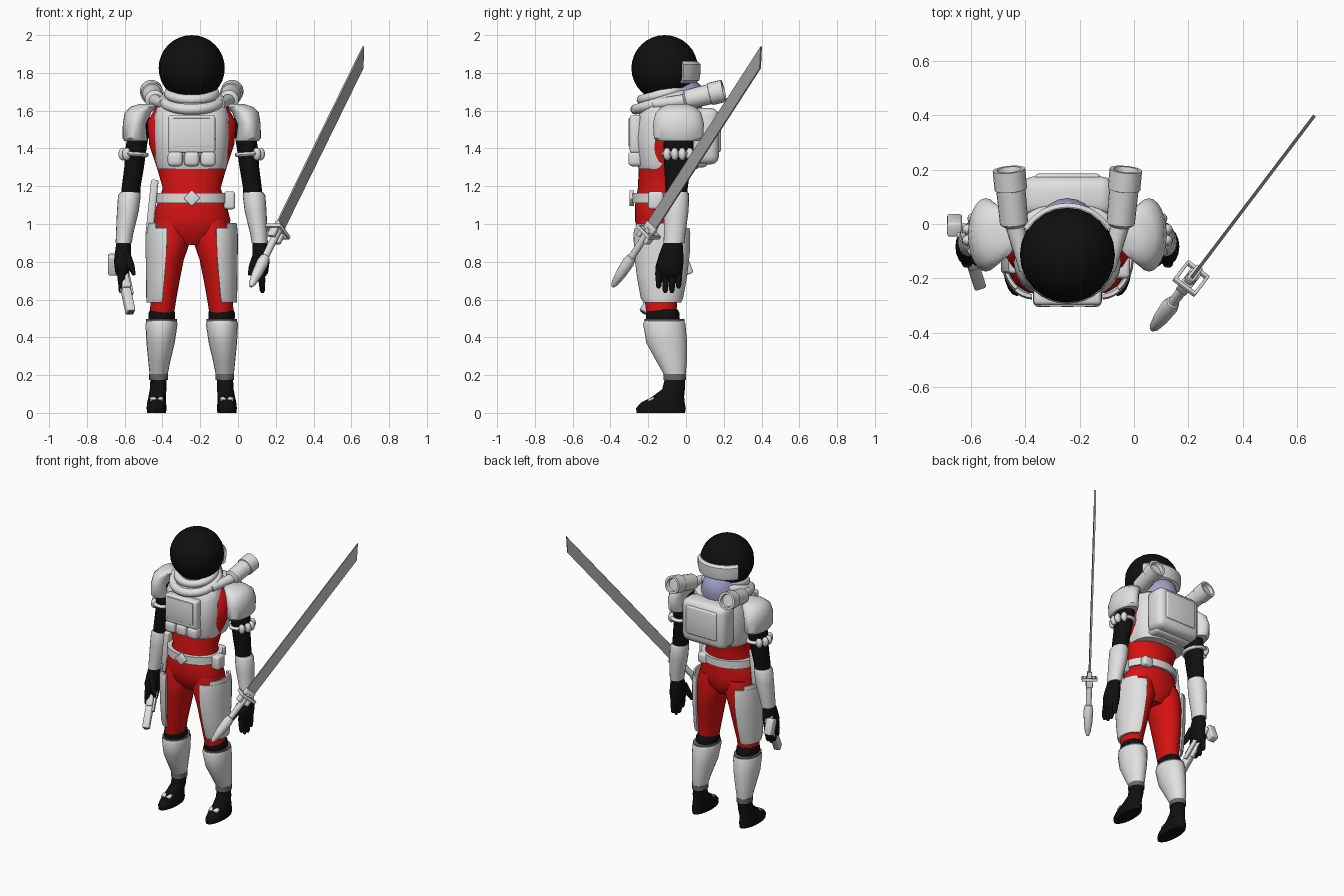
import bpy, bmesh, math
from mathutils import Matrix, Vector

if "Cube" in bpy.data.objects:
    bpy.data.objects.remove(bpy.data.objects["Cube"])

C = -0.245  # body centre line


def material(name, rgb):
    m = bpy.data.materials.new(name)
    m.diffuse_color = (*rgb, 1)
    m.use_nodes = True
    m.node_tree.nodes["Principled BSDF"].inputs["Base Color"].default_value = m.diffuse_color
    return m


WHITE = material("white_armour", (0.75, 0.75, 0.75))
RED = material("red_suit", (0.68, 0.006, 0.006))
BLACK = material("black_rubber", (0.005, 0.005, 0.005))
GREY = material("grey_trim", (0.14, 0.14, 0.14))
STEEL = material("steel", (0.36, 0.36, 0.36))
LAVENDER = material("lavender_padding", (0.36, 0.36, 0.6))


def finish(bm, name, mat, mtx=None):
    if mtx:
        bm.transform(mtx)
    bmesh.ops.recalc_face_normals(bm, faces=bm.faces)
    me = bpy.data.meshes.new(name)
    bm.to_mesh(me)
    bm.free()
    me.materials.append(mat)
    ob = bpy.data.objects.new(name, me)
    bpy.context.collection.objects.link(ob)
    return ob


def skin(name, rings, mat, mtx=None):
    """Joins closed rings of points and caps both ends."""
    bm = bmesh.new()
    rs = [[bm.verts.new(p) for p in r] for r in rings]
    n = len(rs[0])
    for a, b in zip(rs, rs[1:]):
        for i in range(n):
            bm.faces.new((a[i], a[(i + 1) % n], b[(i + 1) % n], b[i]))
    bm.faces.new(rs[0])
    bm.faces.new(rs[-1])
    return finish(bm, name, mat, mtx)


def loft(name, secs, mat, s=1, n=20, p=1.0, mtx=None, cx=C):
    """Stacked (super)ellipses: x offset, y, z, x radius, y radius."""
    def pw(v):
        return math.copysign(abs(v) ** p, v)
    ang = [2 * math.pi * i / n for i in range(n)]
    return skin(name, [[(cx + s * x + rx * pw(math.cos(a)), y + ry * pw(math.sin(a)), z)
                        for a in ang] for x, y, z, rx, ry in secs], mat, mtx)


def shell(name, secs, a0, a1, t, mat, s=1, n=12):
    """Curved plate of thickness t over an arc; 0 degrees faces outwards."""
    ang = [math.radians(a0 + (a1 - a0) * i / n) for i in range(n + 1)]
    rings = []
    for x, y, z, rx, ry in secs:
        arc = lambda k, seq: [(C + s * (x + (rx + k) * math.cos(a)), y + (ry + k) * math.sin(a), z) for a in seq]
        rings.append(arc(t, ang) + arc(0, ang[::-1]))
    return skin(name, rings, mat)


def box(name, loc, size, mat, bevel=0.01, rot=(0, 0, 0), mtx=None):
    bm = bmesh.new()
    bmesh.ops.create_cube(bm, size=1)
    bm.transform(Matrix.Diagonal((*size, 1)))
    if bevel:
        bmesh.ops.bevel(bm, geom=bm.edges[:], offset=bevel, segments=3, profile=0.5, affect='EDGES')
    r = Matrix.Identity(4)
    for ax, a in zip("XYZ", rot):
        r = Matrix.Rotation(math.radians(a), 4, ax) @ r
    return finish(bm, name, mat, (mtx or Matrix.Identity(4)) @ Matrix.Translation(loc) @ r)


def ball(name, loc, r, mat, seg=24):
    bm = bmesh.new()
    bmesh.ops.create_uvsphere(bm, u_segments=seg, v_segments=seg * 2 // 3, radius=1)
    return finish(bm, name, mat, Matrix.Translation(loc) @ Matrix.Diagonal((*r, 1)))


def rod(name, a, b, prof, mat, n=16):
    """Turned part along a-b: (fraction, radius) pairs."""
    a, b = Vector(a), Vector(b)
    m = Matrix.Translation(a) @ (b - a).to_track_quat('Z', 'Y').to_matrix().to_4x4()
    L = (b - a).length
    return loft(name, [(0, 0, f * L, r, r) for f, r in prof], mat, n=n, mtx=m, cx=0)


def ring(name, loc, R, r, tilt, mat, sy=1.0, axis='X', n=32):
    m = Matrix.Translation(loc) @ Matrix.Rotation(math.radians(tilt), 4, axis) @ Matrix.Diagonal((1, sy, 1, 1))
    bm = bmesh.new()
    rs = [[bm.verts.new(((R + r * math.cos(v)) * math.cos(u), (R + r * math.cos(v)) * math.sin(u), r * math.sin(v)))
           for v in [math.pi * j / 5 for j in range(10)]] for u in [2 * math.pi * i / n for i in range(n)]]
    for i in range(n):
        a, b = rs[i], rs[(i + 1) % n]
        for j in range(10):
            bm.faces.new((a[j], a[(j + 1) % 10], b[(j + 1) % 10], b[j]))
    return finish(bm, name, mat, m)


# Torso, vest and belt
loft("torso", [(0, -.13, .89, .09, .08), (0, -.13, .95, .19, .125), (0, -.135, 1.02, .205, .135),
               (0, -.135, 1.1, .185, .135), (0, -.13, 1.19, .153, .125), (0, -.12, 1.3, .185, .13),
               (0, -.1, 1.42, .225, .13), (0, -.09, 1.54, .235, .12), (0, -.08, 1.62, .19, .09)], RED, n=28)
loft("vest", [(0, -.095, 1.29, .18, .155), (0, -.095, 1.32, .192, .165), (0, -.095, 1.45, .2, .178),
              (0, -.09, 1.56, .2, .17), (0, -.08, 1.62, .185, .15), (0, -.08, 1.65, .14, .12)], WHITE, n=32, p=.7)
box("chest_unit", (C, -.268, 1.475), (.25, .06, .2), WHITE, .015)
box("chest_panel", (C, -.3, 1.485), (.2, .008, .15), WHITE, .003)
for i in (-1, 0, 1):
    box("chest_pouch", (C + i * .087, -.268, 1.345), (.08, .075, .08), WHITE, .022)
loft("belt", [(0, -.135, z, .192, .15) for z in (1.11, 1.165)], WHITE, n=32)
box("buckle", (C, -.287, 1.137), (.062, .025, .062), WHITE, .005, (0, 45, 0))
box("belt_pouch", (C + .2, -.16, 1.125), (.06, .08, .095), WHITE, .015)
box("back_belt_pouch", (C + .12, -.02, 1.13), (.07, .05, .07), WHITE, .015)
box("holster", (C - .21, -.14, 1.09), (.04, .085, .29), WHITE, .012, (0, 6, 0))

# Backpack, with its canisters and hoses
box("backpack", (C, .1, 1.465), (.34, .15, .3), WHITE, .045)
box("backpack_panel", (C, .17, 1.48), (.24, .03, .2), WHITE, .012)
box("backpack_base", (C, .06, 1.34), (.3, .12, .08), WHITE, .03)
for s in (-1, 1):
    rod("canister", (C + s * .195, -.01, 1.655), (C + s * .215, .2, 1.705),
        [(0, .035), (.06, .052), (.65, .054), (.66, .06), (1, .06), (1, .045), (.9, .04)], WHITE, 20)
    rod("hose", (C + s * .15, -.17, 1.635), (C + s * .195, 0, 1.655), [(0, .026), (1, .034)], WHITE)

# Helmet and collar
loft("neck_padding", [(0, -.06, 1.6, .13, .14), (0, -.06, 1.66, .13, .155), (0, -.07, 1.73, .11, .15),
                      (0, -.08, 1.77, .09, .12)], LAVENDER, n=24)
ball("helmet", (C, -.113, 1.825), (.175, .176, .175), BLACK)
shell("helmet_band", [(0, -.113, z, r, r) for z, r in
                      ((1.745, .14), (1.76, .168), (1.8, .175), (1.845, .175), (1.86, .16))],
      32, 148, .015, WHITE, n=20)
ring("collar_ring", (C, -.125, 1.65), .148, .028, 17, WHITE)
ring("helmet_rim", (C, -.118, 1.69), .122, .026, 15, WHITE)
loft("collar_base", [(0, -.115, 1.58, .13, .13), (0, -.12, 1.63, .14, .14), (0, -.12, 1.67, .12, .12)], WHITE, n=24)

for s in (-1, 1):
    # Arms
    loft("upper_arm", [(.26, -.05, 1.6, .035, .06), (.275, -.045, 1.52, .055, .08), (.295, -.04, 1.4, .056, .078),
                       (.305, -.045, 1.3, .052, .07), (.32, -.05, 1.2, .05, .06), (.325, -.05, 1.13, .05, .055)],
         BLACK, s)
    loft("pauldron", [(.295, -.04, 1.44, .062, .115), (.3, -.04, 1.455, .066, .13), (.3, -.04, 1.53, .065, .135),
                      (.285, -.04, 1.59, .07, .12), (.255, -.04, 1.62, .07, .09), (.235, -.04, 1.635, .045, .05)],
         WHITE, s, n=24)
    ring("arm_strap", (C + s * .3, -.04, 1.37), .06, .012, s * -4, WHITE, 1.35, 'Y', 20)
    for y, dx in ((-.1, .345), (-.06, .365), (-.02, .365), (.02, .345)):
        ball("arm_bead", (C + s * dx, y, 1.37), (.023, .021, .034), WHITE, 12)
    loft("forearm_guard", [(.325, -.05, 1.17, .052, .058), (.33, -.05, 1.15, .06, .066), (.338, -.052, 1.07, .058, .066),
                           (.355, -.06, .95, .046, .057), (.36, -.064, .9, .043, .055)], WHITE, s)
    # Hands
    loft("palm", [(.36, -.065, .92, .036, .045), (.363, -.075, .86, .042, .06), (.367, -.083, .8, .045, .07),
                  (.368, -.085, .74, .036, .066), (.368, -.085, .72, .02, .055)], BLACK, s, n=16)
    for i in range(4):
        y = -.142 + i * .035
        rod("finger", (C + s * .368, y, .76), (C + s * .375, y - .003, (.66, .635, .635, .66)[i]),
            [(0, .019), (.5, .018), (.9, .014), (1, .007)], BLACK, 10)
    rod("thumb", (C + s * .345, -.12, .84), (C + s * .305, -.155, .73), [(0, .022), (.6, .02), (1, .009)], BLACK, 10)

    # Legs
    loft("thigh", [(.105, -.128, 1.02, .09, .115), (.112, -.128, .92, .108, .13), (.132, -.128, .81, .09, .122),
                   (.142, -.13, .7, .078, .105), (.15, -.133, .6, .068, .086), (.157, -.13, .53, .064, .08)], RED, s)
    shell("thigh_plate", [(.155, -.125, .585, .07, .088), (.15, -.126, .61, .077, .1), (.14, -.126, .72, .088, .12),
                          (.13, -.126, .84, .1, .135), (.126, -.126, .95, .104, .138), (.126, -.126, .98, .102, .132)],
          -88, 78, .014, WHITE, s, 18)
    shell("thigh_plate_crest", [(.126, -.126, .978, .102, .132), (.126, -.126, 1.005, .1, .128)],
          -55, 50, .012, WHITE, s)
    loft("knee", [(.158, -.122, .47, .065, .08), (.158, -.123, .5, .07, .09), (.158, -.123, .53, .07, .088),
                  (.157, -.126, .55, .062, .08)], BLACK, s)
    loft("shin_guard", [(.16, -.115, .488, .08, .105), (.16, -.115, .47, .085, .112), (.165, -.102, .37, .075, .108),
                        (.172, -.075, .27, .058, .08), (.175, -.06, .205, .048, .058)], WHITE, s)
    loft("shin_top_trim", [(.16, -.115, z, .081, .106) for z in (.484, .496)], GREY, s)
    loft("shin_cuff", [(.175, -.06, z, .05, .06) for z in (.175, .207)], GREY, s)
    loft("boot", [(.186, -.133, 0, .05, .128), (.186, -.133, .025, .053, .132), (.186, -.122, .055, .05, .115),
                  (.183, -.095, .085, .046, .085), (.178, -.066, .125, .044, .06), (.175, -.058, .19, .043, .052)],
         BLACK, s)
    box("boot_strap", (C + s * .186, -.185, .073), (.07, .035, .014), WHITE, .004, (24, 0, 0))

# Sword: local x across the blade, z along it
d = Vector((.47, .62, .96)).normalized()
nrm = d.cross(Vector((0, 0, 1))).normalized()
w = nrm.cross(d)
if w.z < 0:
    w.negate()
sword = Matrix((w, d.cross(w), d)).transposed().to_4x4()
sword.translation = (.21, -.2, .96)
skin("sword_blade", [[(x, y, z) for x, z in ((-.034, .03), (.034, .03), (.034, 1.235), (-.034, 1.14))]
                     for y in (-.006, .006)], STEEL, sword)
box("sword_collar", (0, 0, .025), (.075, .03, .04), WHITE, .006, mtx=sword)
for t in (-1, 1):
    box("guard_bar", (t * .05, 0, 0), (.012, .1, .02), WHITE, .003, mtx=sword)
    box("guard_side", (0, t * .045, 0), (.1, .012, .02), WHITE, .003, mtx=sword)
    box("guard_block", (t * .03, 0, -.025), (.025, .045, .06), WHITE, .005, mtx=sword)
loft("sword_grip", [(0, 0, z, r, r) for z, r in ((.02, .02), (-.17, .019), (-.175, .025), (-.21, .032),
                                                 (-.29, .028), (-.355, .018), (-.375, .008))], WHITE,
     mtx=sword, cx=0, n=14)

# Pistol, pointing down and forward
a, b = Vector((-.635, -.02, .84)), Vector((-.568, -.225, .53))
gun = Matrix.Translation(a) @ (b - a).to_track_quat('Z', 'Y').to_matrix().to_4x4()
box("pistol_body", (0, 0, .12), (.045, .07, .22), WHITE, .008, mtx=gun)
box("pistol_rail", (.028, 0, .16), (.016, .03, .2), WHITE, .004, mtx=gun)
box("pistol_barrel", (0, 0, .3), (.045, .05, .15), WHITE, .008, mtx=gun)
box("pistol_muzzle", (0, 0, .374), (.028, .03, .012), GREY, .002, mtx=gun)
box("pistol_grip", (-.66, -.005, .785), (.055, .055, .11), WHITE, .01, (20, 0, 0))

# Smooth shading with sharp edges kept
bpy.ops.object.select_all(action='SELECT')
bpy.context.view_layer.objects.active = bpy.context.collection.objects[0]
bpy.ops.object.shade_smooth_by_angle(angle=math.radians(38))
